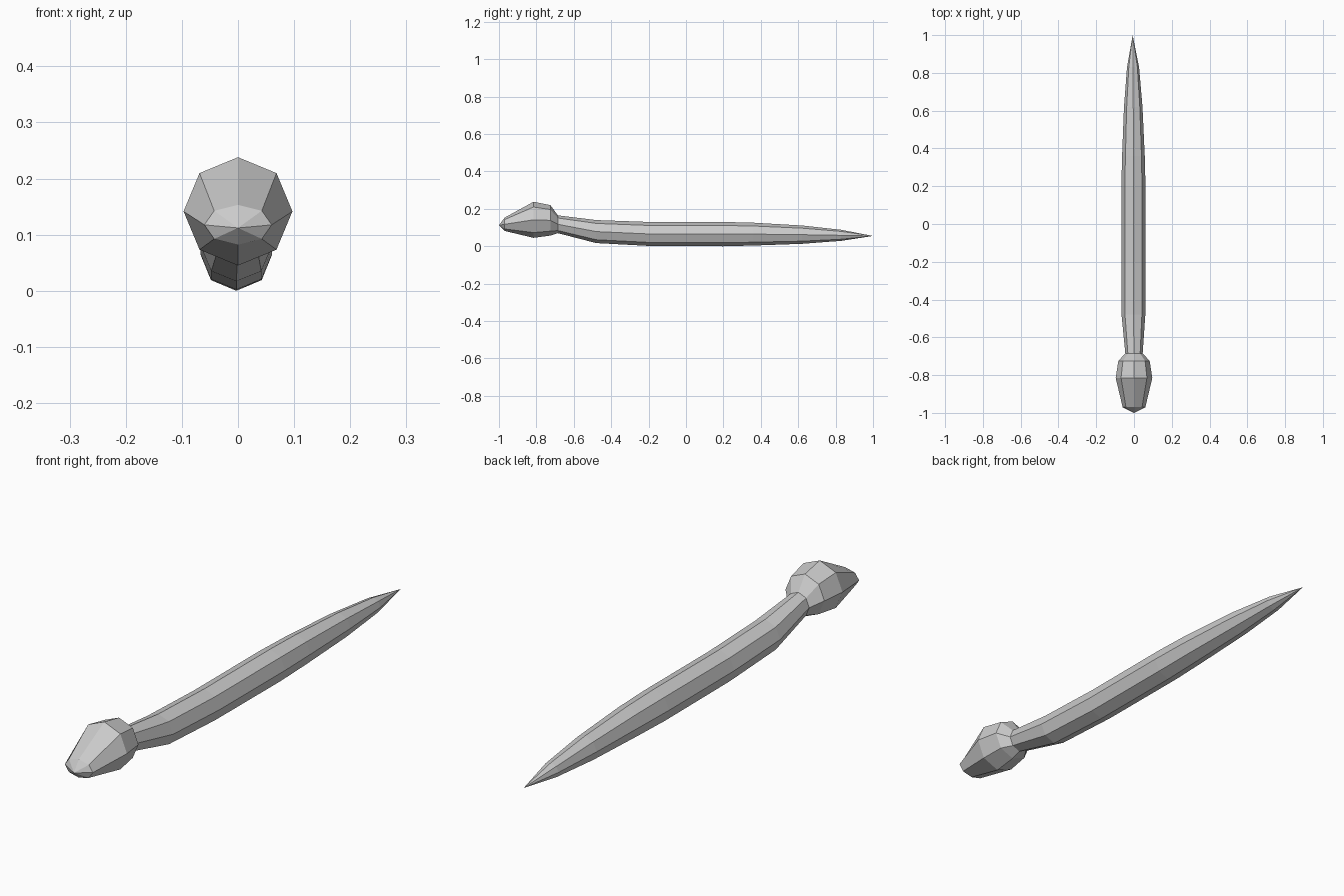
import bpy, bmesh, math

if "Cube" in bpy.data.objects:
    bpy.data.objects.remove(bpy.data.objects["Cube"])

grey = bpy.data.materials.new("plain grey")
grey.diffuse_color = (0.6, 0.6, 0.6, 1)
grey.use_nodes = True
grey.node_tree.nodes["Principled BSDF"].inputs["Base Color"].default_value = grey.diffuse_color


def loft(name, rings, start=None, end=None, sides=8):
    """Skin octagonal rings (y, centre x, half width, bottom z, top z); close with points."""
    bm = bmesh.new()
    loops = []
    for y, cx, half, low, high in rings:
        mid, rad = (low + high) / 2, (high - low) / 2
        loops.append([bm.verts.new((cx + half * math.sin(math.tau * i / sides), y,
                                    mid + rad * math.cos(math.tau * i / sides)))
                      for i in range(sides)])
    for a, b in zip(loops, loops[1:]):
        for i in range(sides):
            j = (i + 1) % sides
            bm.faces.new((a[i], a[j], b[j], b[i]))
    for point, ring in ((start, loops[0]), (end, loops[-1])):
        if point:
            tip = bm.verts.new(point)
            for i in range(sides):
                bm.faces.new((ring[i], ring[(i + 1) % sides], tip))
        else:
            bm.faces.new(ring)
    bmesh.ops.recalc_face_normals(bm, faces=bm.faces)
    mesh = bpy.data.meshes.new(name)
    bm.to_mesh(mesh)
    bm.free()
    mesh.materials.append(grey)
    obj = bpy.data.objects.new(name, mesh)
    bpy.context.collection.objects.link(obj)
    return obj


neck = (-0.685, 0.0, 0.046, 0.07, 0.165)

# Head: blunt snout, wide skull, narrowing to the neck
loft("head", [(-0.97, 0.0, 0.06, 0.082, 0.153),
              (-0.815, 0.0, 0.097, 0.045, 0.238),
              (-0.725, 0.0, 0.083, 0.057, 0.22),
              neck], start=(0, -1, 0.112))

# Body: long tube tapering to a pointed tail
loft("body", [neck,
              (-0.48, -0.003, 0.063, 0.017, 0.14),
              (-0.2, -0.003, 0.064, 0.002, 0.13),
              (0.2, -0.003, 0.064, 0.0, 0.13),
              (0.36, -0.003, 0.06, 0.004, 0.126),
              (0.62, -0.004, 0.049, 0.013, 0.111),
              (0.83, -0.005, 0.032, 0.029, 0.088)], end=(-0.007, 1, 0.055))
